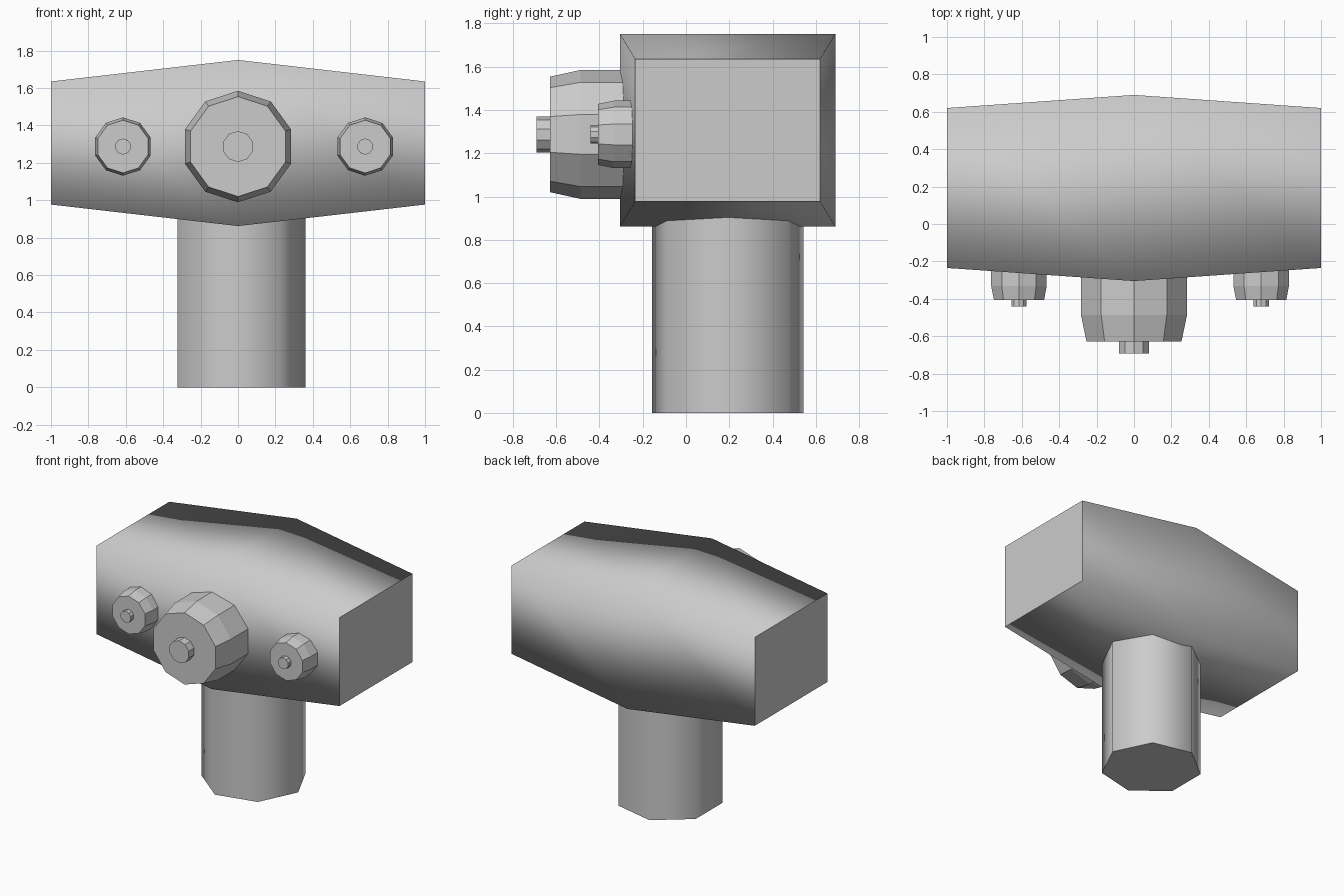
import bpy
import bmesh
import math
from mathutils import Matrix

cube = bpy.data.objects.get("Cube")
if cube:
    bpy.data.objects.remove(cube, do_unlink=True)

grey = bpy.data.materials.new("plain grey")
grey.use_nodes = True
COLOUR = (0.6, 0.6, 0.6, 1)
grey.diffuse_color = COLOUR
grey.node_tree.nodes["Principled BSDF"].inputs["Base Color"].default_value = COLOUR


def loft(name, rings, smooth):
    """Skin a list of equal-length rings and cap both ends with flat faces."""
    bm = bmesh.new()
    loops = [[bm.verts.new(p) for p in ring] for ring in rings]
    count = len(loops[0])
    for a, b in zip(loops, loops[1:]):
        for i in range(count):
            j = (i + 1) % count
            bm.faces.new((a[i], a[j], b[j], b[i])).smooth = smooth
    caps = [bm.faces.new(loops[0]), bm.faces.new(loops[-1])]
    for cap in caps:
        for edge in cap.edges:
            edge.smooth = False
    bmesh.ops.recalc_face_normals(bm, faces=bm.faces)
    mesh = bpy.data.meshes.new(name)
    bm.to_mesh(mesh)
    bm.free()
    mesh.materials.append(grey)
    obj = bpy.data.objects.new(name, mesh)
    bpy.context.collection.objects.link(obj)
    return obj


def box_ring(x, y0, y1, z0, z1):
    return [(x, y0, z0), (x, y1, z0), (x, y1, z1), (x, y0, z1)]


def polygon(cx, cy, z, radius, sides):
    angles = [math.tau * i / sides for i in range(sides)]
    return [(cx + radius * math.cos(a), cy + radius * math.sin(a), z) for a in angles]


def turned(name, x, z, profile):
    """Ten-sided part along y, from (y, radius) pairs, with a corner on top."""
    rings = []
    for y, r in profile:
        angles = [math.tau * i / 10 for i in range(10)]
        rings.append([(x + r * math.sin(a), y, z + r * math.cos(a)) for a in angles])
    return loft(name, rings, False)


# Head: a block that swells towards the middle, shaded softly around
loft("head", [
    box_ring(-1, -0.235, 0.62, 0.977, 1.635),
    box_ring(0, -0.305, 0.69, 0.862, 1.75),
    box_ring(1, -0.235, 0.62, 0.977, 1.635),
], True)

# Neck: seven-sided post
loft("neck", [polygon(0, 0.193, z, 0.36, 7) for z in (0, 1.0)], True)

# Knobs with small hubs on the front
KNOB_Z = 1.287
turned("centre_knob", 0, KNOB_Z, [(-0.2, 0.298), (-0.487, 0.298), (-0.628, 0.267)])
turned("centre_hub", 0, KNOB_Z, [(-0.6, 0.083), (-0.692, 0.083)])
for side, x in (("right", -0.615), ("left", 0.68)):
    turned(side + "_knob", x, KNOB_Z, [(-0.2, 0.156), (-0.332, 0.156), (-0.406, 0.141)])
    turned(side + "_hub", x, KNOB_Z, [(-0.39, 0.043), (-0.442, 0.043)])
